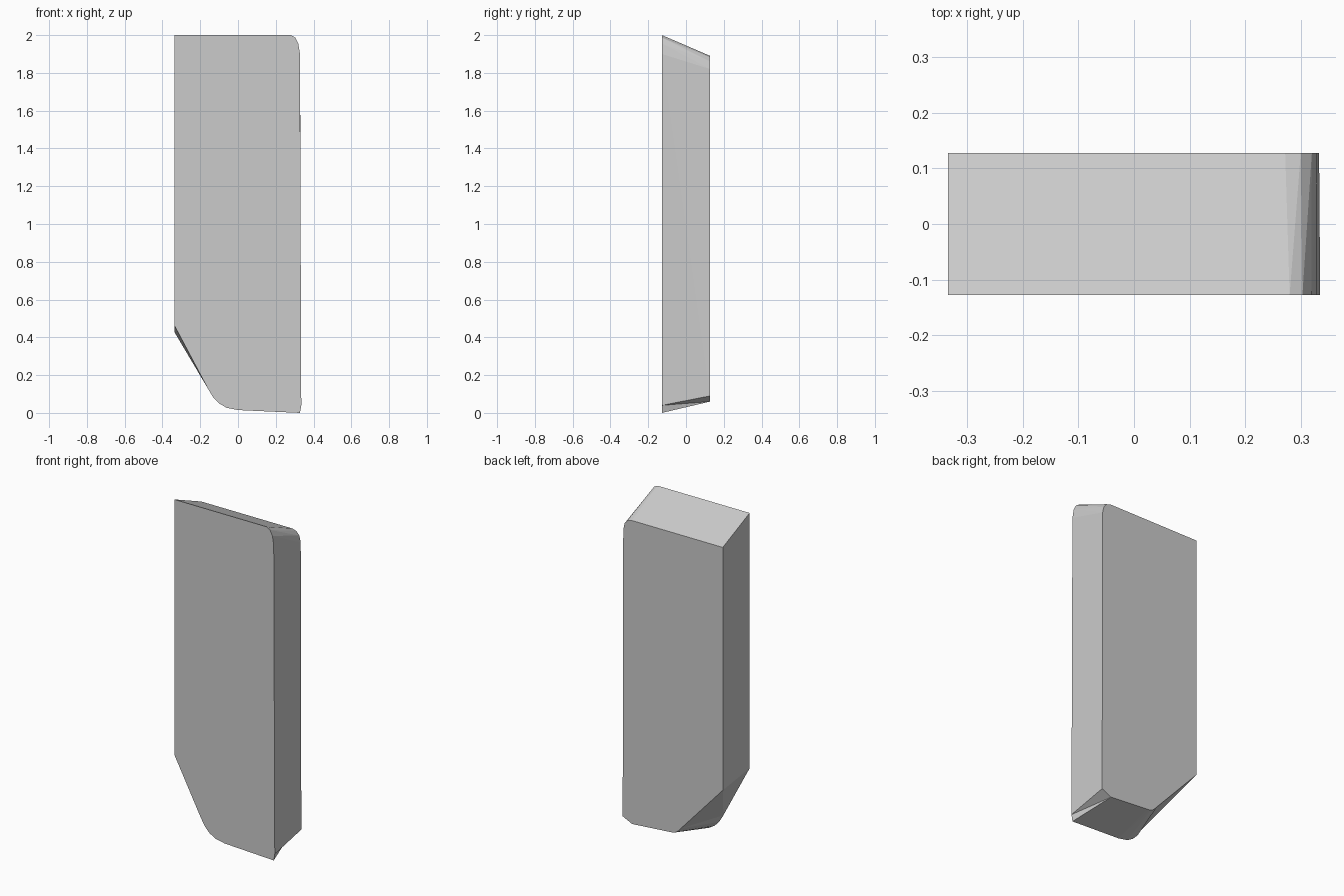
import bpy, bmesh

if "Cube" in bpy.data.objects:
    bpy.data.objects.remove(bpy.data.objects["Cube"])

DEPTH = 0.128  # half thickness

# Matching front and back outlines as (x, z), clockwise from the top left
front = [(-.335, 2), (.28, 2), (.303, 1.987), (.319, 1.955), (.328, 1.9),
         (.335, .04), (.328, 0), (0, .015), (-.06, .027), (-.1, .05),
         (-.132, .083), (-.16, .13), (-.335, .46)]
back = [(-.335, 1.89), (.272, 1.89), (.3, 1.882), (.32, 1.86), (.329, 1.82),
        (.333, .09), (.27, .06), (.01, .08), (-.01, .083), (-.025, .09),
        (-.04, .103), (-.055, .12), (-.335, .425)]

bm = bmesh.new()
f = [bm.verts.new((x, -DEPTH, z)) for x, z in front]
b = [bm.verts.new((x, DEPTH, z)) for x, z in back]
bm.faces.new(f)
bm.faces.new(b)

# Rim joining the outlines; the twisted sides are split into triangles
n = len(f)
for i in range(n):
    j = (i + 1) % n
    if i in (0, n - 1):
        bm.faces.new((f[i], f[j], b[j], b[i]))
    else:
        bm.faces.new((f[i], f[j], b[j]))
        bm.faces.new((f[i], b[j], b[i]))
bmesh.ops.recalc_face_normals(bm, faces=bm.faces)

mesh = bpy.data.meshes.new("tapered_slab")
bm.to_mesh(mesh)
bm.free()
slab = bpy.data.objects.new("tapered_slab", mesh)
bpy.context.collection.objects.link(slab)
